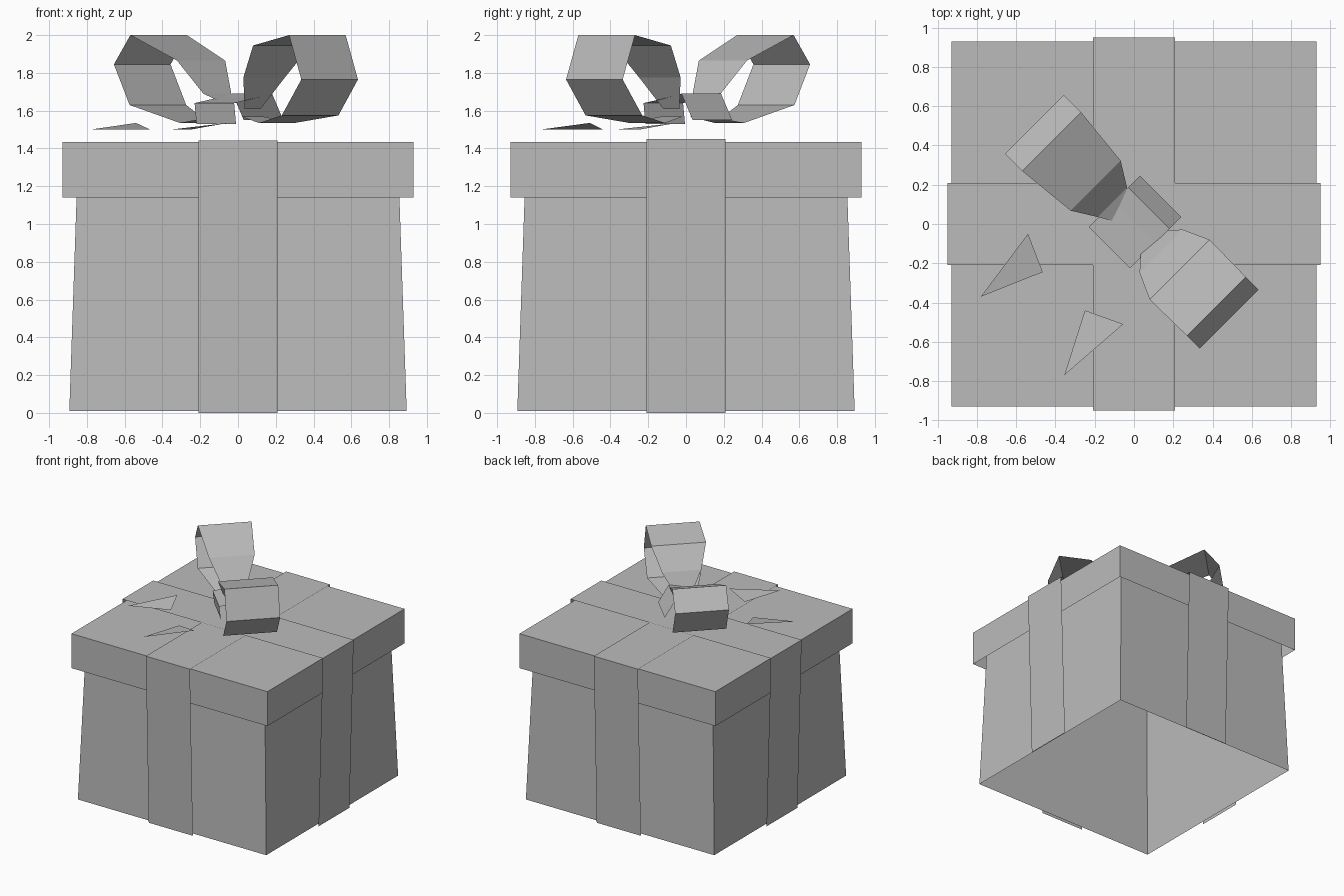
import bpy
from math import pi, cos, sin

cube = bpy.data.objects.get("Cube")
if cube:
    bpy.data.objects.remove(cube, do_unlink=True)

# One plain colour for everything
grey = bpy.data.materials.new("plain_grey")
grey.use_nodes = True
grey.diffuse_color = (0.5, 0.5, 0.5, 1)
grey.node_tree.nodes["Principled BSDF"].inputs["Base Color"].default_value = (0.5, 0.5, 0.5, 1)


def make(name, verts, faces):
    mesh = bpy.data.meshes.new(name)
    mesh.from_pydata(verts, [], faces)
    mesh.materials.append(grey)
    mesh.update()
    obj = bpy.data.objects.new(name, mesh)
    bpy.context.collection.objects.link(obj)
    return obj


def open_box(name, low, high, z0, z1):
    """Four walls and a top, open underneath."""
    corners = [(-1, -1), (1, -1), (1, 1), (-1, 1)]
    verts = [(x * h, y * h, z) for h, z in ((low, z0), (high, z1)) for x, y in corners]
    walls = [(i, (i + 1) % 4, 4 + (i + 1) % 4, 4 + i) for i in range(4)]
    make(name, verts, walls + [(4, 5, 6, 7)])


def strip(name, sections, angle):
    """Ribbon sheet through (distance, height, half width), running along angle."""
    c, s = cos(angle), sin(angle)
    verts = [(d * c - w * s, d * s + w * c, z)
             for d, z, half in sections for w in (half, -half)]
    faces = [(2 * i, 2 * i + 1, 2 * i + 3, 2 * i + 2) for i in range(len(sections) - 1)]
    return make(name, verts, faces)


# Box body and overhanging lid
open_box("box_body", 0.893, 0.845, 0.01, 1.42)
open_box("box_lid", 0.929, 0.929, 1.14, 1.435)

# Two ribbon bands crossing over the lid
for name, angle, top in (("band_front_to_back", pi / 2, 1.443), ("band_side_to_side", 0, 1.45)):
    strip(name, [(-0.91, 0, 0.209), (-0.95, top, 0.209),
                 (0.95, top, 0.209), (0.91, 0, 0.209)], angle)

# Bow loops on the diagonal, pinched toward the knot
strip("bow_loop_front", [
    (0.11, 1.61, 0.06), (0.195, 1.775, 0.155), (0.329, 1.945, 0.216), (0.594, 2.0, 0.212),
    (0.686, 1.765, 0.212), (0.54, 1.575, 0.212), (0.29, 1.535, 0.134), (0.1, 1.57, 0.08)],
    -pi / 4)
strip("bow_loop_back", [
    (0.06, 1.64, 0.05), (0.155, 1.69, 0.105), (0.276, 1.865, 0.18), (0.594, 2.0, 0.212),
    (0.717, 1.845, 0.212), (0.6, 1.63, 0.212), (0.325, 1.535, 0.11), (0.1, 1.57, 0.08)],
    3 * pi / 4)

# Knot sheet folded across the middle of the bow
knot = strip("bow_knot", [(-0.17, 1.53, 0.148), (-0.184, 1.64, 0.148), (0, 1.67, 0.148),
                          (0.1, 1.69, 0.148), (0.184, 1.55, 0.148)], pi / 4)
knot.location = (0.005, 0.01, 0)

# Pointed ribbon tails
make("tail_side", [(-0.54, -0.05, 1.535), (-0.78, -0.37, 1.5), (-0.465, -0.245, 1.5)], [(0, 1, 2)])
make("tail_front", [(-0.25, -0.44, 1.5), (-0.355, -0.77, 1.5), (-0.055, -0.51, 1.535)], [(0, 1, 2)])
